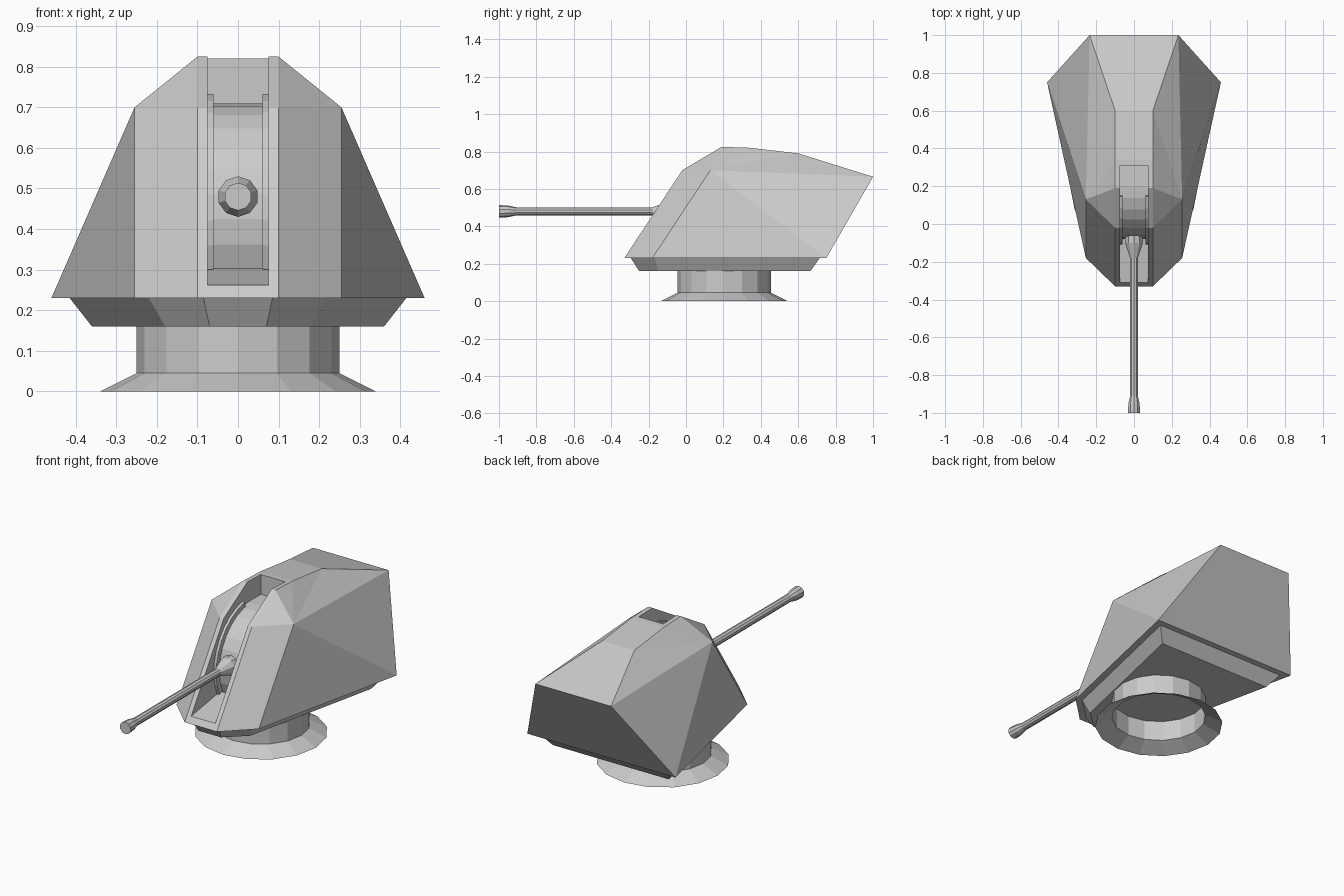
import bpy, bmesh
from math import sin, cos, pi, radians

if "Cube" in bpy.data.objects:
    bpy.data.objects.remove(bpy.data.objects["Cube"])


def make(name, verts, faces):
    bm = bmesh.new()
    vs = [bm.verts.new(v) for v in verts]
    for f in faces:
        bm.faces.new([vs[i] for i in f])
    bmesh.ops.recalc_face_normals(bm, faces=bm.faces)
    me = bpy.data.meshes.new(name)
    bm.to_mesh(me)
    bm.free()
    ob = bpy.data.objects.new(name, me)
    bpy.context.collection.objects.link(ob)
    return ob


def mirrored_shell(name, half, side_faces, strip, bottom):
    """Half the points and side faces mirrored in x, joined by a centre strip."""
    n = len(half)
    verts = half + [(-x, y, z) for x, y, z in half]
    faces = side_faces + [tuple(i + n for i in f) for f in side_faces]
    faces += [(a, b, b + n, a + n) for a, b in zip(strip, strip[1:])]
    for loop in bottom:
        faces.append(tuple(loop) + tuple(i + n for i in reversed(loop)))
    return make(name, verts, faces)


def extrude_x(name, profile, x0, x1):
    n = len(profile)
    verts = [(x, y, z) for x in (x0, x1) for y, z in profile]
    faces = [(i, (i + 1) % n, n + (i + 1) % n, n + i) for i in range(n)]
    faces += [tuple(range(n)), tuple(range(n, 2 * n))]
    return make(name, verts, faces)


def lathe(name, profile, n, place, capped):
    """Revolve (radius, position) pairs; place maps (u, v, position) to xyz."""
    verts = [place(r * cos(2 * pi * i / n), r * sin(2 * pi * i / n), p)
             for r, p in profile for i in range(n)]
    faces = [(k * n + i, k * n + (i + 1) % n, (k + 1) * n + (i + 1) % n, (k + 1) * n + i)
             for k in range(len(profile) - 1) for i in range(n)]
    if capped:
        faces += [tuple(range(n)), tuple(range(len(verts) - n, len(verts)))]
    return make(name, verts, faces)


def arc(radius, a0, a1, steps, cy=0.2, cz=0.43):
    """Arc in the yz plane; angle 0 points to the front, 90 up."""
    angles = [radians(a0 + (a1 - a0) * i / steps) for i in range(steps + 1)]
    return [(cy - radius * cos(a), cz + radius * sin(a)) for a in angles]


# Faceted turret housing
housing = mirrored_shell(
    "turret_housing",
    [(0.10, -0.33, 0.23), (0.255, -0.18, 0.23), (0.46, 0.75, 0.23),
     (0.255, 0.13, 0.70), (0.10, -0.02, 0.70), (0.10, 0.19, 0.825),
     (0.10, 0.34, 0.82), (0.10, 0.60, 0.79), (0.235, 1.0, 0.665)],
    [(0, 1, 3, 4), (4, 3, 5), (5, 3, 6), (6, 3, 7), (7, 3, 8), (3, 2, 8), (1, 2, 3)],
    [0, 4, 5, 6, 7, 8, 2], [(0, 1, 2)])

# Barrel slot with sloping floor and curved back plate
slot = [(-0.6, 0.262), (-0.309, 0.262)] + arc(0.28, -27, 90, 9) \
    + [(0.31, 0.71), (0.31, 1.0), (-0.6, 1.0)]
cutter = extrude_x("slot_cutter", slot, -0.075, 0.075)
cutter.hide_render = True
mod = housing.modifiers.new("slot", 'BOOLEAN')
mod.operation = 'DIFFERENCE'
mod.solver = 'EXACT'
mod.object = cutter
bpy.context.view_layer.objects.active = housing
bpy.ops.object.modifier_apply(modifier=mod.name)
bpy.data.objects.remove(cutter)

# Curved guide rails either side of the barrel
rail = arc(0.308, -25, 80, 9) + arc(0.275, 80, -25, 9)
for side, x in (("right", 0.06), ("left", -0.075)):
    extrude_x("guide_rail_" + side, rail, x, x + 0.015)

# Tapered skirt below the housing
mirrored_shell(
    "turret_skirt",
    [(0.085, -0.295, 0.23), (0.22, -0.165, 0.23), (0.415, 0.715, 0.23),
     (0.07, -0.25, 0.16), (0.18, -0.15, 0.16), (0.36, 0.665, 0.16)],
    [(0, 1, 4, 3), (1, 2, 5, 4)], [], [(0, 1, 2), (3, 4, 5), (0, 3), (2, 5)])

# Open pedestal ring with flared foot
lathe("pedestal", [(0.34, 0), (0.25, 0.045), (0.25, 0.16)], 16,
      lambda u, v, p: (u, 0.205 + v, p), False)

# Gun barrel with flared root and muzzle
lathe("gun_barrel",
      [(0.034, -1.0), (0.031, -0.95), (0.022, -0.91), (0.022, -0.18),
       (0.05, -0.10), (0.05, -0.05)], 10,
      lambda u, v, p: (v, p, 0.48 + u), True)
